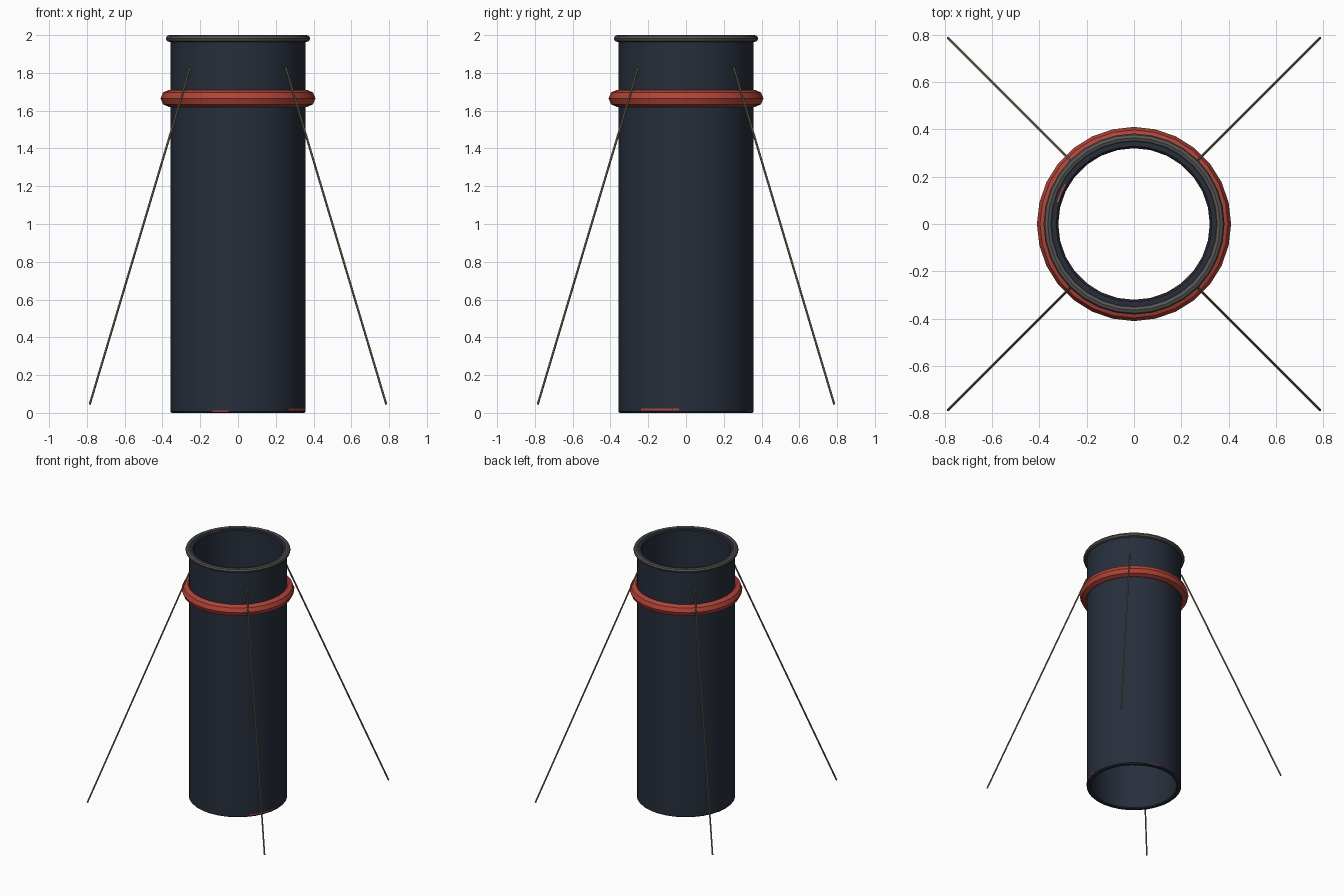
import bpy, bmesh, math
from mathutils import Vector

cube = bpy.data.objects.get("Cube")
if cube:
    bpy.data.objects.remove(cube, do_unlink=True)


def material(name, rgb):
    m = bpy.data.materials.new(name)
    m.use_nodes = True
    m.diffuse_color = (*rgb, 1)
    m.node_tree.nodes["Principled BSDF"].inputs["Base Color"].default_value = (*rgb, 1)
    return m


NAVY = material("dark slate blue", (0.020, 0.028, 0.044))
RED = material("painted red", (0.44, 0.058, 0.040))
GREY = material("dark grey metal", (0.095, 0.092, 0.085))
WIRE = material("weathered wire", (0.21, 0.175, 0.12))


def finish(name, bm, mat):
    mesh = bpy.data.meshes.new(name)
    bm.to_mesh(mesh)
    bm.free()
    mesh.materials.append(mat)
    obj = bpy.data.objects.new(name, mesh)
    bpy.context.collection.objects.link(obj)
    bpy.ops.object.select_all(action="DESELECT")
    obj.select_set(True)
    bpy.context.view_layer.objects.active = obj
    bpy.ops.object.shade_smooth_by_angle(angle=math.radians(30))
    return obj


def lathe(name, profile, mat, segments, start=0, sweep=360):
    """Turn a closed (radius, z) profile about the z axis."""
    bm = bmesh.new()
    full = sweep == 360
    count = segments if full else segments + 1
    rings = []
    for i in range(count):
        a = math.radians(start + sweep * i / segments)
        rings.append([bm.verts.new((r * math.cos(a), r * math.sin(a), z)) for r, z in profile])
    n = len(profile)
    for i in range(segments):
        a, b = rings[i], rings[(i + 1) % count]
        for j in range(n):
            k = (j + 1) % n
            bm.faces.new((a[j], b[j], b[k], a[k]))
    if not full:
        bm.faces.new(rings[0])
        bm.faces.new(rings[-1])
    bmesh.ops.recalc_face_normals(bm, faces=bm.faces)
    return finish(name, bm, mat)


def circle(radius, z, thickness, sides):
    return [(radius + thickness * math.cos(math.tau * i / sides),
             z + thickness * math.sin(math.tau * i / sides)) for i in range(sides)]


def box(r0, r1, z0, z1):
    return [(r0, z0), (r1, z0), (r1, z1), (r0, z1)]


# Open pipe with softened rims
OUT, INN, TOP, B = 0.357, 0.322, 1.99, 0.007
lathe("chimney_pipe",
      [(OUT - B, 0), (OUT, B), (OUT, TOP - B), (OUT - B, TOP),
       (INN + B, TOP), (INN, TOP - B), (INN, B), (INN + B, 0)], NAVY, 32)

# Rolled lip and red collar
lathe("top_lip", circle(0.364, 1.982, 0.018, 8), GREY, 32)
lathe("red_collar", circle(0.365, 1.665, 0.045, 8), RED, 28)

# Traces of red paint low on the wall and on the top rim
lathe("red_trace_left", box(0.353, 0.358, 0.013, 0.022), RED, 4, start=-42, sweep=36)
lathe("red_trace_back", box(0.353, 0.358, 0.006, 0.012), RED, 2, start=68, sweep=14)
lathe("red_trace_front", box(0.353, 0.358, 0.006, 0.012), RED, 2, start=-112, sweep=14)
lathe("red_trace_rim", box(0.333, 0.339, 1.986, 1.991), RED, 2, start=150, sweep=14)

# Four guy wires
for sx, sy, side in ((1, -1, "front_left"), (-1, -1, "front_right"),
                     (1, 1, "back_left"), (-1, 1, "back_right")):
    top = Vector((sx * 0.253, sy * 0.253, 1.828))
    foot = Vector((sx * 0.785, sy * 0.785, 0.045))
    bm = bmesh.new()
    bmesh.ops.create_cone(bm, cap_ends=True, segments=6, radius1=0.006, radius2=0.006,
                          depth=(top - foot).length)
    wire = finish("guy_wire_" + side, bm, WIRE)
    wire.location = (top + foot) / 2
    wire.rotation_euler = (top - foot).to_track_quat("Z", "Y").to_euler()
